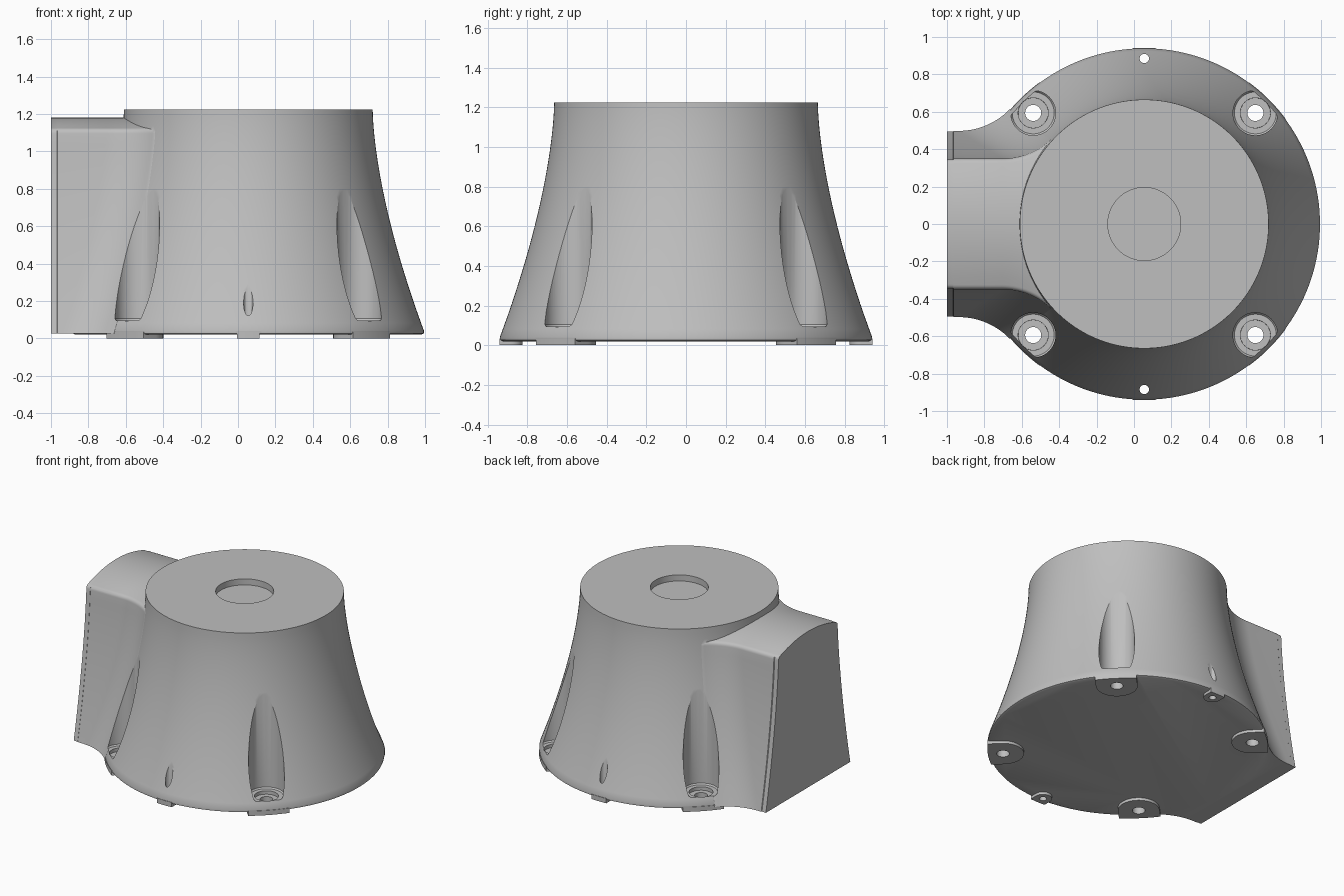
import bpy, bmesh
from math import sin, cos, pi, sqrt, atan2, asin, radians
from mathutils import Vector

cube = bpy.data.objects.get("Cube")
if cube:
    bpy.data.objects.remove(cube)

CX = 0.055          # axis of the round body
TOP, BASE = 1.225, 0.02
FILLET = 0.38       # blend radius between neck and body

grey = bpy.data.materials.new("light_grey")
grey.use_nodes = True
colour = (0.52, 0.52, 0.52, 1)
grey.diffuse_color = colour
grey.node_tree.nodes["Principled BSDF"].inputs["Base Color"].default_value = colour


def loft(name, rings):
    """Closed solid through a list of equal-length point loops."""
    bm = bmesh.new()
    loops = [[bm.verts.new(p) for p in ring] for ring in rings]
    n = len(loops[0])
    for a, b in zip(loops, loops[1:]):
        for i in range(n):
            j = (i + 1) % n
            bm.faces.new((a[i], a[j], b[j], b[i]))
    bm.faces.new(loops[0])
    bm.faces.new(loops[-1])
    bmesh.ops.recalc_face_normals(bm, faces=bm.faces)
    mesh = bpy.data.meshes.new(name)
    bm.to_mesh(mesh)
    bm.free()
    mesh.materials.append(grey)
    obj = bpy.data.objects.new(name, mesh)
    bpy.context.collection.objects.link(obj)
    return obj


def circle(x, y, r, z, n):
    return [(x + r * cos(2 * pi * i / n), y + r * sin(2 * pi * i / n), z) for i in range(n)]


def lathe(name, x, y, profile, n=48):
    return loft(name, [circle(x, y, r, z, n) for r, z in profile])


def combine(target, tool, operation):
    mod = target.modifiers.new(tool.name, 'BOOLEAN')
    mod.operation, mod.solver, mod.object = operation, 'EXACT', tool
    bpy.context.view_layer.objects.active = target
    bpy.ops.object.modifier_apply(modifier=mod.name)
    bpy.data.objects.remove(tool)


def radius(z):
    return 0.665 + 0.28 * (max(0, TOP - z) / 1.2) ** 1.6


def half_width(z):
    return 0.495 - 0.15 * (0.94 - radius(z)) / 0.275


# Flared round body
levels = [0.04 + (TOP - 0.04) * i / 28 for i in range(29)]
profile = [(0.925, BASE), (0.938, 0.026)] + [(radius(z), z) for z in levels]
body = lathe("housing_body", CX, 0, profile, 160)


# Side neck: cross-sections swept from the flat end into the body
def flare(w, z, t):
    """Point along the neck side; t runs over the blend arc into the body."""
    r = radius(z)
    dx = sqrt((r + FILLET) ** 2 - (w + FILLET) ** 2)
    end = atan2(w + FILLET, dx)
    a = -pi / 2 + t * (pi / 2 - end)
    return CX - dx + FILLET * cos(a), w + FILLET + FILLET * sin(a)


def neck_ring(place):
    corner_z, corner_r = 1.125, 0.03
    half = []
    for i in range(19):                                   # side wall
        z = 0.025 + (corner_z - corner_r - 0.025) * i / 18
        x, y = place(half_width(z), z)
        half.append((x, y, z))
    x, y, z0 = half[-1]
    for i in range(1, 6):                                 # rounded corner
        a = i * radians(80) / 5
        half.append((x, y - corner_r * (1 - cos(a)), z0 + corner_r * sin(a)))
    edge, edge_z = half[-1][1], half[-1][2]
    for i in range(1, 9):                                 # arched top
        f = 1 - i / 8
        half.append((x, edge * f, 1.18 - (1.18 - edge_z) * f * f))
    return half + [(x, -y, z) for x, y, z in reversed(half[:-1])]


def arc_place(t, scale=1):
    def place(w, z):
        x, y = flare(w, z, t)
        return CX + (x - CX) * scale, y * scale
    return place


rings = [neck_ring(lambda w, z, x=x, inset=d: (x, w - inset))
         for x, d in ((-1, 0.004), (-0.968, 0.004), (-0.964, 0))]
rings += [neck_ring(arc_place(i / 16)) for i in range(16)]
rings.append(neck_ring(arc_place(1, 0.985)))
rings.append(neck_ring(lambda w, z: (-0.3, 0.3)))
combine(body, loft("neck", rings), 'UNION')


# Foot pads, rounded inward and cut off at the rim
def foot_pad(angle, dist, r):
    rim = 0.942
    shape = [(dist - r * sin(pi * i / 20), r * cos(pi * i / 20)) for i in range(21)]
    span = asin(r / rim)
    shape += [(rim * cos(a), rim * sin(a)) for a in [span * (i / 5 - 1) for i in range(11)]]
    c, s = cos(angle), sin(angle)
    flat = [(CX + u * c - v * s, u * s + v * c) for u, v in shape]
    combine(body, loft("foot_pad", [[(x, y, z) for x, y in flat] for z in (0, 0.035)]), 'UNION')


for k in range(4):
    angle = pi / 4 + k * pi / 2
    foot_pad(angle, 0.84, 0.14)
    x, y = CX + 0.84 * cos(angle), 0.84 * sin(angle)
    # Screw pocket with counterbore and through hole
    combine(body, lathe("screw_pocket", x, y, [(0.112, 0.095), (0.12, 0.105), (0.12, 1.1)]), 'DIFFERENCE')
    combine(body, lathe("counterbore", x, y, [(0.08, 0.07), (0.085, 0.3)]), 'DIFFERENCE')
    combine(body, lathe("screw_hole", x, y, [(0.043, -0.1), (0.043, 0.3)], 32), 'DIFFERENCE')

# Small pin holes, front and back
for side in (-1, 1):
    foot_pad(side * pi / 2, 0.885, 0.06)
    combine(body, lathe("pin_hole", CX, side * 0.885, [(0.025, -0.1), (0.025, 0.6)], 24), 'DIFFERENCE')

# Shallow round recess in the top
combine(body, lathe("top_recess", CX, 0, [(0.195, TOP - 0.045), (0.195, TOP + 0.1)], 64), 'DIFFERENCE')

bpy.ops.object.select_all(action='DESELECT')
body.select_set(True)
bpy.context.view_layer.objects.active = body
bpy.ops.object.shade_smooth_by_angle(angle=radians(30))
